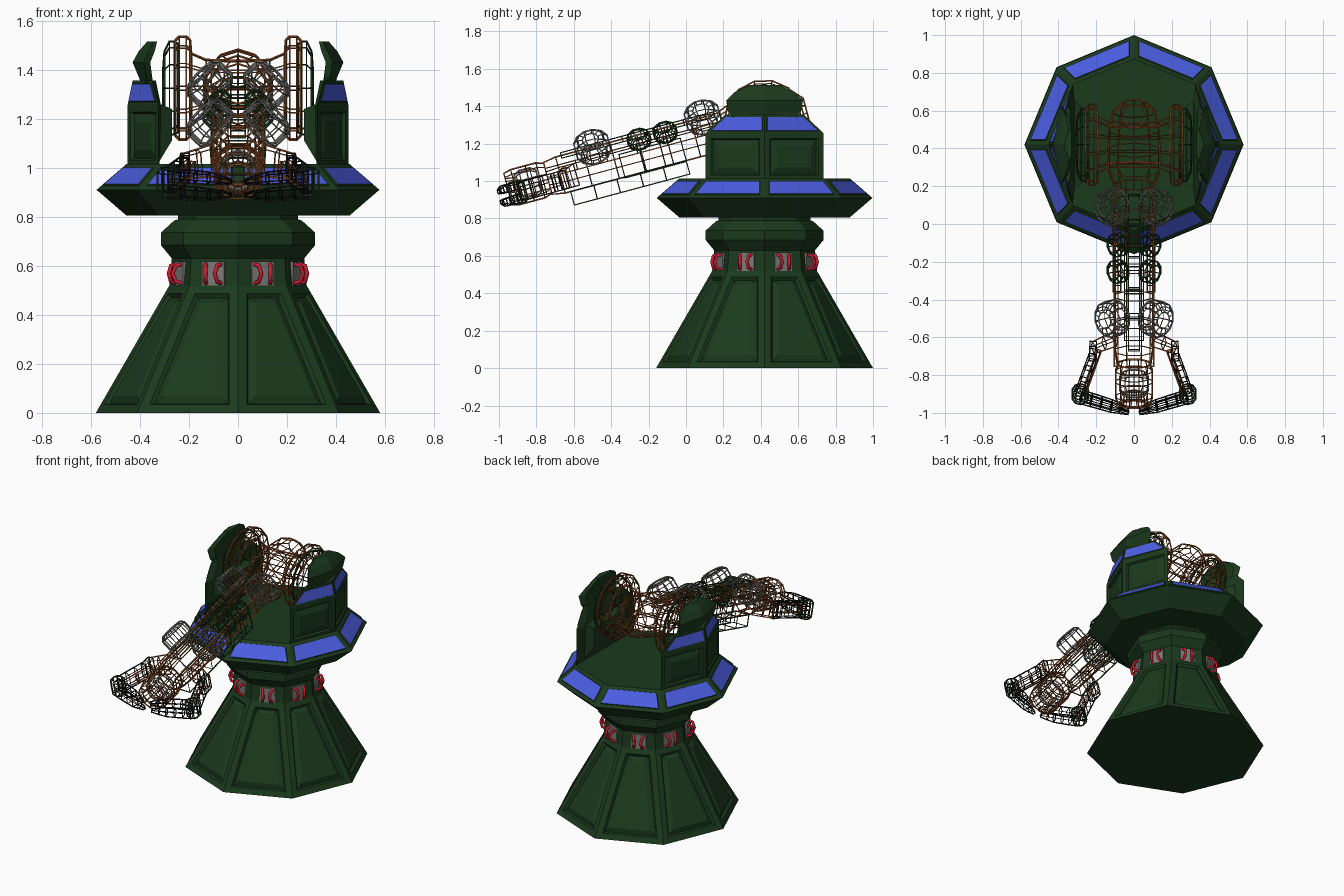
import bpy, bmesh
from math import sin, cos, pi, radians
from mathutils import Matrix, Vector

if "Cube" in bpy.data.objects:
    bpy.data.objects.remove(bpy.data.objects["Cube"])

CY = 0.42                                    # tower axis
TOWER = Matrix.Translation((0, CY, 0))
ARM = Matrix.Translation((0, CY, 1.325)) @ Matrix.Rotation(radians(15), 4, 'X')
WIRE = 0.009


def material(name, r, g, b):
    m = bpy.data.materials.new(name)
    m.diffuse_color = (r, g, b, 1)
    m.use_nodes = True
    m.node_tree.nodes["Principled BSDF"].inputs["Base Color"].default_value = m.diffuse_color
    return m


GREEN = material("dark_green", 0.011, 0.042, 0.012)
BLUE = material("blue", 0.07, 0.11, 0.75)
ORANGE = material("rust_orange", 0.28, 0.075, 0.015)
GREY = material("metal_grey", 0.2, 0.2, 0.19)
BLACK = material("black", 0.006, 0.006, 0.006)
RED = material("red", 0.6, 0.012, 0.03)


def finish(name, bm, mats, M=Matrix(), wire=0):
    bmesh.ops.recalc_face_normals(bm, faces=bm.faces)
    bm.transform(M)
    me = bpy.data.meshes.new(name)
    bm.to_mesh(me)
    bm.free()
    for m in mats:
        me.materials.append(m)
    ob = bpy.data.objects.new(name, me)
    bpy.context.collection.objects.link(ob)
    if wire:
        mod = ob.modifiers.new("struts", 'WIREFRAME')
        mod.thickness = wire
        mod.offset = 0
        mod.use_even_offset = False
    return ob


def loft(rings):
    """Skin a stack of equal-length rings and cap both ends; returns bm and side bands."""
    bm = bmesh.new()
    vs = [[bm.verts.new(p) for p in r] for r in rings]
    n = len(rings[0])
    bands = [[bm.faces.new((a[i], a[(i + 1) % n], b[(i + 1) % n], b[i])) for i in range(n)]
             for a, b in zip(vs, vs[1:])]
    bm.faces.new(vs[0])
    bm.faces.new(vs[-1])
    bmesh.ops.recalc_face_normals(bm, faces=bm.faces)
    return bm, bands


def circle_rings(profile, n, phase=0.0):
    return [[(r * cos(2 * pi * i / n + phase), r * sin(2 * pi * i / n + phase), z)
             for i in range(n)] for r, z in profile]


def inset(bm, faces, *steps):
    for t, d in steps:
        bmesh.ops.inset_individual(bm, faces=faces, thickness=t, depth=d, use_even_offset=True)


def aim(p, d, up=(0, 0, 1)):
    d = Vector(d).normalized()
    x = Vector(up).cross(d).normalized()
    y = d.cross(x)
    return Matrix.Translation(p) @ Matrix((x, y, d)).transposed().to_4x4()


def lathe(name, profile, n, mat, M, wire=WIRE):
    bm, _ = loft(circle_rings(profile, n, pi / n))
    return finish(name, bm, [mat], M, wire)


def beam(name, p0, p1, w, h, mat, cuts=1, taper=1.0, base=ARM, wire=WIRE):
    """Box beam between two points, with cross rings and an optional taper."""
    p0, p1 = Vector(p0), Vector(p1)
    L = (p1 - p0).length
    prof = [((1 + (taper - 1) * i / cuts) * 0.7071, L * i / cuts) for i in range(cuts + 1)]
    bm, _ = loft(circle_rings(prof, 4, pi / 4))
    return finish(name, bm, [mat], base @ aim(p0, p1 - p0) @ Matrix.Diagonal((w, h, 1, 1)), wire)


# Pedestal: flared octagon with recessed, pillowed panels
bm, bands = loft(circle_rings([(.58, 0), (.28, .52), (.27, .63), (.315, .685), (.315, .735),
                               (.26, .785), (.245, .79), (.245, .83)], 8))
inset(bm, bands[0], (.038, 0), (.012, -.016), (.028, .016))
finish("pedestal", bm, [GREEN], TOWER)

# Turret deck with blue light panels
bm, bands = loft(circle_rings([(.455, .805), (.577, .91), (.455, 1.015)], 8))
inset(bm, bands[1], (.024, 0), (.003, .006))
for f in bands[1]:
    f.material_index = 1
finish("turret_deck", bm, [GREEN, BLUE], TOWER)

# Neck plates and red grab handles
curve = bpy.data.curves.new("grab_handles", 'CURVE')
curve.dimensions = '3D'
curve.bevel_depth = 0.009
curve.bevel_resolution = 1
curve.materials.append(RED)
for k in range(8):
    a = pi / 8 + k * pi / 4
    out, side = Vector((cos(a), sin(a), 0)), Vector((-sin(a), cos(a), 0))
    c = Vector((0, 0, .568))
    beam("neck_plate", c + out * .24, c + out * .264, .097, .098, GREY, base=TOWER, wire=0)
    for s in (-1, 1):
        sp = curve.splines.new('POLY')
        sp.points.add(4)
        for pt, (o, w, z) in zip(sp.points, [(.258, .034, -.04), (.285, .026, -.032), (.297, .02, 0),
                                             (.285, .026, .032), (.258, .034, .04)]):
            pt.co = (*(c + out * o + side * s * w + Vector((0, CY, z))), 1)
handles = bpy.data.objects.new("grab_handles", curve)
bpy.context.collection.objects.link(handles)


def pylon_ring(sx, z, xo, xm, d1, xi, d2):
    return [(sx * xo, 0, z), (sx * xm, d1, z), (sx * xi, d2, z), (sx * xi, -d2, z), (sx * xm, -d1, z)]


for sx in (1, -1):
    # Pylon wall with two panels, blue sloped shoulders
    bm, bands = loft([pylon_ring(sx, 1.0, .45, .325, .315, .32, .24),
                      pylon_ring(sx, 1.257, .45, .325, .315, .315, .24),
                      pylon_ring(sx, 1.355, .43, .35, .21, .335, .17)])
    inset(bm, [bands[0][0], bands[0][4]], (.03, 0), (.008, -.012), (.035, .014))
    blue = [bands[1][0], bands[1][4]]
    inset(bm, blue, (.012, 0), (.002, .005))
    for f in blue:
        f.material_index = 1
    finish("pylon", bm, [GREEN, BLUE], TOWER)
    # Hooked cap leaning inward
    bm, _ = loft([pylon_ring(sx, 1.34, .395, .375, .17, .345, .14),
                  pylon_ring(sx, 1.37, .405, .375, .195, .35, .16),
                  pylon_ring(sx, 1.43, .43, .385, .205, .358, .17),
                  pylon_ring(sx, 1.475, .405, .365, .16, .34, .14),
                  pylon_ring(sx, 1.515, .37, .345, .08, .33, .06)])
    finish("pylon_cap", bm, [GREEN], TOWER)
    # Inner bearing boss
    bm, _ = loft([[(sx * x, y, z) for y, z in ((-d, lo), (d, lo), (d, hi), (-d, hi))]
                  for x, d, lo, hi in ((.33, .24, 1.01, 1.265), (.27, .2, 1.11, 1.24))])
    finish("bearing_boss", bm, [GREEN], TOWER)

    # Pivot rings and hubs (open strut work)
    P = ARM @ aim((0, 0, 0), (sx, 0, 0))
    lathe("pivot_ring", [(.14, .19), (.2, .195), (.215, .21), (.215, .24), (.2, .255), (.14, .258)],
          14, ORANGE, P)
    lathe("pivot_hub", [(.18, .245), (.19, .26), (.19, .28), (.15, .3), (.08, .305)], 12, GREEN, P)

    # Grey drums and smaller green drums canted outward
    for y in (-.315, -.926):
        lathe("grey_drum", [(.045, -.058), (.075, -.055), (.095, -.035), (.095, .035),
                            (.075, .055), (.045, .058)], 12, GREY,
              ARM @ aim((sx * .115, y, .1), (sx, 0, 1), (0, 1, 0)))
    for y in (-.53, -.675):
        lathe("green_drum", [(.04, -.035), (.062, -.02), (.062, .02), (.04, .035)], 10, GREEN,
              ARM @ aim((sx * .085, y, .075), (sx, 0, 1), (0, 1, 0)))

    # Side armour box along the arm
    beam("side_box", (sx * .09, -.46, -.04), (sx * .09, -.8, -.04), .04, .13, GREEN, 3)
    beam("side_rail", (sx * .095, -.2, .03), (sx * .095, -1.2, .03), .02, .05, ORANGE, 6)

    # Claw: yoke, upper link, knuckle and two prongs
    beam("claw_yoke", (sx * .1, -1.07, -.02), (sx * .215, -1.12, -.03), .05, .12, ORANGE, 2, .8)
    beam("claw_joint", (sx * .215, -1.1, -.03), (sx * .22, -1.18, -.03), .035, .1, BLACK, 2)
    beam("claw_link", (sx * .218, -1.17, -.03), (sx * .285, -1.36, -.03), .04, .1, BLACK, 3)
    beam("claw_piston", (sx * .185, -1.14, -.03), (sx * .262, -1.36, -.03), .02, .05, ORANGE, 2)
    lathe("claw_knuckle", [(.03, -.06), (.045, -.045), (.045, .045), (.03, .06)], 10, GREEN,
          ARM @ Matrix.Translation((sx * .285, -1.375, -.03)))
    for dz in (-.035, .035):
        beam("claw_prong", (sx * .28, -1.39, -.03 + dz), (sx * .12, -1.44, -.03 + dz),
             .045, .045, BLACK, 3, .9)
        beam("claw_tip", (sx * .12, -1.44, -.03 + dz), (sx * .03, -1.47, -.03 + dz * .8),
             .04, .04, BLACK, 2, .4)

# Arm barrel: octagonal strut cage from shoulder to muzzle
FWD = ARM @ aim((0, 0, 0), (0, -1, 0))
lathe("shoulder", [(.06, -.23), (.115, -.18), (.135, -.08), (.145, .03), (.14, .14), (.11, .22)],
      10, ORANGE, FWD)
lathe("axle", [(.15, -.195), (.12, -.13), (.115, 0), (.12, .13), (.15, .195)], 10, ORANGE,
      ARM @ aim((0, 0, 0), (1, 0, 0)))
lathe("arm_barrel", [(.11, .22)] + [(.108, .38 + .15 * i) for i in range(6)] + [(.095, 1.2)],
      8, ORANGE, FWD)
lathe("muzzle", [(.085, 1.2), (.1, 1.24), (.1, 1.3), (.1, 1.38), (.09, 1.42), (.06, 1.42), (.05, 1.36)],
      12, ORANGE, FWD)
lathe("muzzle_core", [(.06, 1.25), (.08, 1.28), (.08, 1.34), (.06, 1.37)], 10, GREY, FWD)
beam("under_box", (0, -.46, -.137), (0, -1.1, -.137), .1, .075, GREEN, 5)
beam("top_rail", (0, -.25, .1), (0, -1.1, .1), .06, .03, GREEN, 5)
